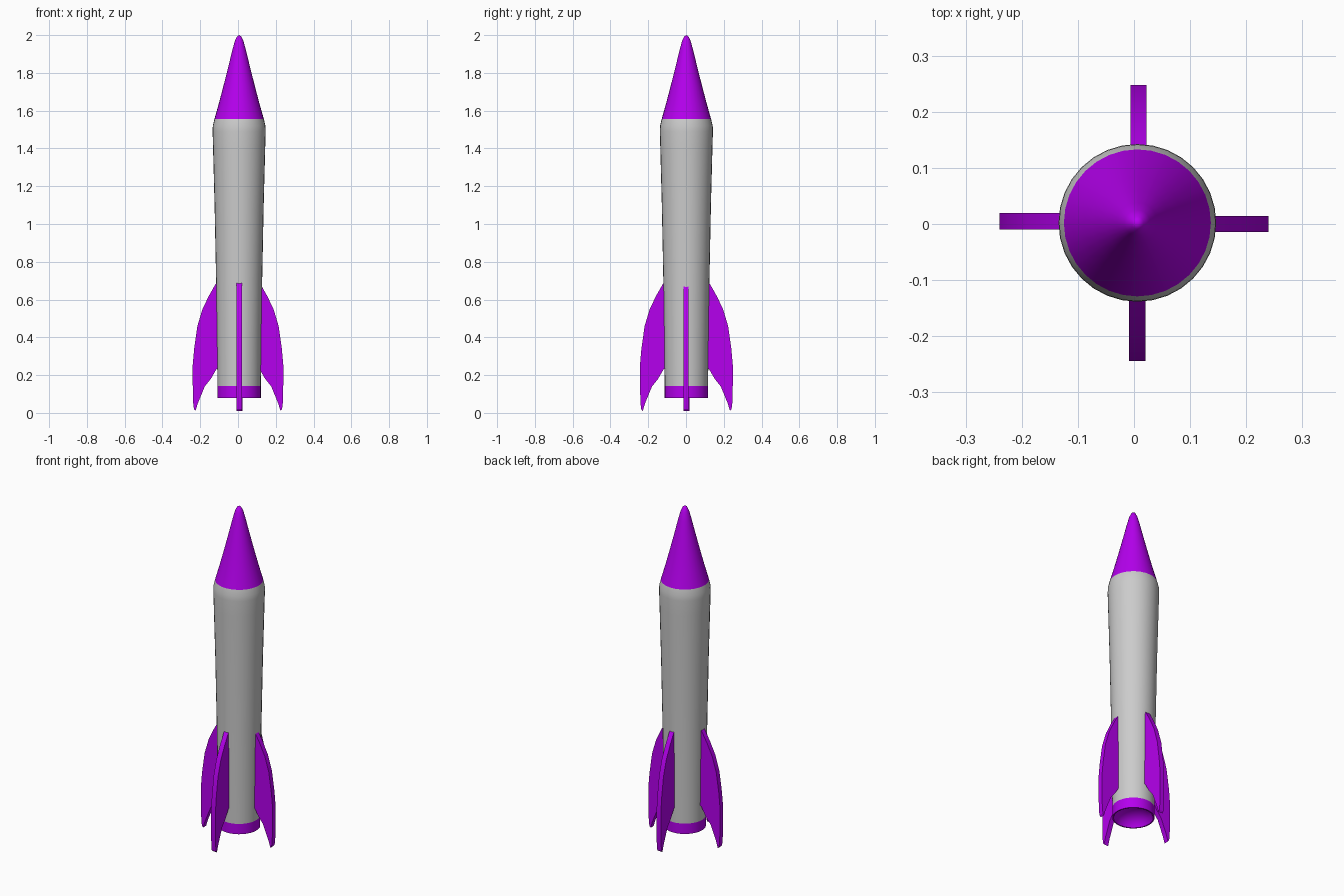
import bpy, bmesh, math
from mathutils import Matrix

if "Cube" in bpy.data.objects:
    bpy.data.objects.remove(bpy.data.objects["Cube"])

CX, CY = 0.006, 0.002   # rocket axis

purple = bpy.data.materials.new("purple")
purple.diffuse_color = (0.46, 0.0, 0.85, 1)
purple.use_nodes = True
purple.node_tree.nodes["Principled BSDF"].inputs["Base Color"].default_value = purple.diffuse_color


def finish(name, bm, mat, angle):
    bmesh.ops.remove_doubles(bm, verts=bm.verts, dist=1e-5)
    bmesh.ops.recalc_face_normals(bm, faces=bm.faces)
    me = bpy.data.meshes.new(name)
    bm.to_mesh(me)
    bm.free()
    ob = bpy.data.objects.new(name, me)
    bpy.context.collection.objects.link(ob)
    if mat:
        me.materials.append(mat)
    bpy.ops.object.select_all(action='DESELECT')
    ob.select_set(True)
    bpy.context.view_layer.objects.active = ob
    bpy.ops.object.shade_smooth_by_angle(angle=math.radians(angle))
    return ob


def lathe(name, profile, mat=None, steps=32):
    bm = bmesh.new()
    vs = [bm.verts.new((r, 0, z)) for r, z in profile]
    es = [bm.edges.new(p) for p in zip(vs, vs[1:])]
    bmesh.ops.spin(bm, geom=vs + es, cent=(0, 0, 0), axis=(0, 0, 1),
                   angle=2 * math.pi, steps=steps, use_duplicate=False)
    bmesh.ops.translate(bm, vec=(CX, CY, 0), verts=bm.verts)
    return finish(name, bm, mat, 40)


# Fuselage, slightly wider towards the shoulder
lathe("body", [(0.115, 0.142), (0.117, 0.35), (0.122, 0.7), (0.130, 1.1),
               (0.138, 1.4), (0.1405, 1.49), (0.1395, 1.52), (0.131, 1.555)])

# Pointed nose with a small rounded tip
lathe("nose_cone", [(0.131, 1.555), (0.107, 1.64), (0.082, 1.735), (0.058, 1.83),
                    (0.036, 1.92), (0.023, 1.968), (0.011, 1.993), (0, 2.0)], purple)

# Tail band with hollow exhaust
lathe("exhaust_ring", [(0.115, 0.142), (0.115, 0.08), (0.108, 0.08), (0.095, 0.108),
                       (0.055, 0.135), (0, 0.145)], purple)

# Four swept fins: outline as (radius, height)
FIN = [(0.11, 0.70), (0.126, 0.68), (0.160, 0.62), (0.194, 0.55), (0.221, 0.46),
       (0.238, 0.34), (0.246, 0.25), (0.246, 0.16), (0.243, 0.05), (0.239, 0.02),
       (0.231, 0.01), (0.219, 0.05), (0.182, 0.14), (0.150, 0.18), (0.121, 0.23),
       (0.11, 0.24)]


def fin(name, turn, shift=0.0, side=0.0, thick=0.029):
    bm = bmesh.new()
    f = bm.faces.new([bm.verts.new((r - shift, side - thick / 2, z)) for r, z in FIN])
    ext = bmesh.ops.extrude_face_region(bm, geom=[f])
    new = [v for v in ext["geom"] if isinstance(v, bmesh.types.BMVert)]
    bmesh.ops.translate(bm, vec=(0, thick, 0), verts=new)
    m = Matrix.Translation((CX, CY, 0)) @ Matrix.Rotation(math.radians(turn), 4, 'Z')
    bmesh.ops.transform(bm, matrix=m, verts=bm.verts)
    finish(name, bm, purple, 30)


fin("right_fin", 0, 0.012, -0.002)
fin("back_fin", 90, 0, -0.002)
fin("left_fin", 180, 0, -0.003)
fin("front_fin", 270, 0, 0.0)
